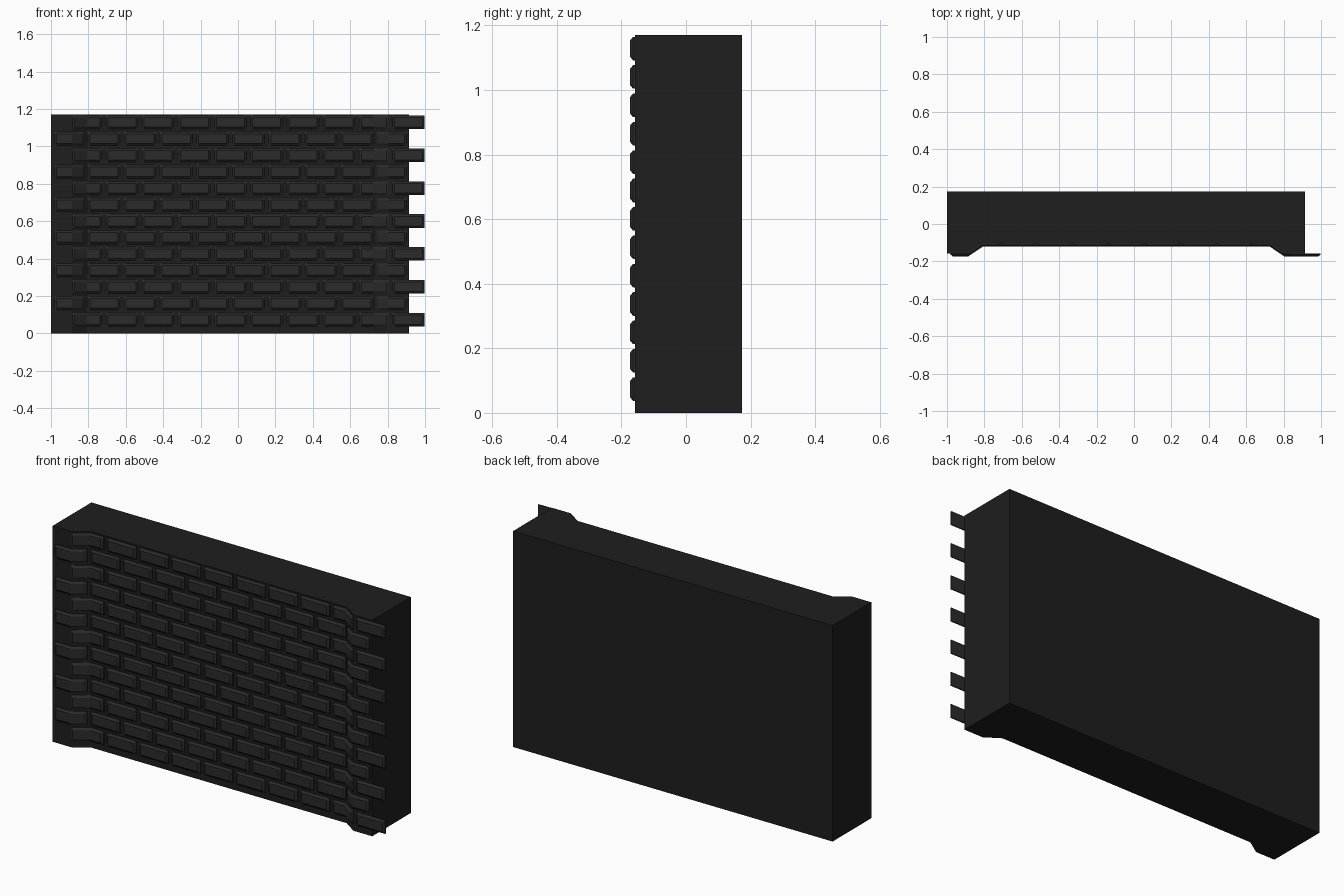
import bpy, bmesh

if "Cube" in bpy.data.objects:
    bpy.data.objects.remove(bpy.data.objects["Cube"])

HEIGHT, BACK = 1.17, 0.173
# Front face of the wall: raised ends ramping to a shallow recess
FACE = [(-1.0, -0.158), (-0.887, -0.158), (-0.807, -0.105),
        (0.725, -0.105), (0.803, -0.158), (1.02, -0.158)]
WALL_RIGHT = 0.915


def material(name, v):
    m = bpy.data.materials.new(name)
    m.diffuse_color = (v, v, v, 1)
    m.use_nodes = True
    m.node_tree.nodes["Principled BSDF"].inputs["Base Color"].default_value = m.diffuse_color
    return m


def finish(bm, name, mat):
    bmesh.ops.recalc_face_normals(bm, faces=bm.faces)
    me = bpy.data.meshes.new(name)
    bm.to_mesh(me)
    bm.free()
    me.materials.append(mat)
    ob = bpy.data.objects.new(name, me)
    bpy.context.collection.objects.link(ob)
    return ob


# Arc length along the face, with s = x in the recess
STOPS = [0.0]
for a, b in zip(FACE, FACE[1:]):
    STOPS.append(STOPS[-1] + ((b[0] - a[0])**2 + (b[1] - a[1])**2) ** 0.5)
shift = FACE[2][0] - STOPS[2]
STOPS = [s + shift for s in STOPS]


def on_face(s):
    for i in range(len(FACE) - 1):
        if s <= STOPS[i + 1] or i == len(FACE) - 2:
            t = (s - STOPS[i]) / (STOPS[i + 1] - STOPS[i])
            return [p + (q - p) * t for p, q in zip(FACE[i], FACE[i + 1])]


def add_brick(bm, s0, s1, z0, z1, depth=0.015, side=0.006, c=0.011):
    # Chamfered block swept along the face, cut where the face bends
    stations = sorted([s0, s0 + c, s1 - c, s1] +
                      [k for k in STOPS if s0 + c < k < s1 - c])
    section = [(z0, 0), (z0, side), (z0 + c, depth),
               (z1 - c, depth), (z1, side), (z1, 0)]
    rings = []
    for s in stations:
        x, y = on_face(s)
        top = side if s in (s0, s1) else depth
        rings.append([bm.verts.new((x, y - min(d, top), z)) for z, d in section])
    for r, q in zip(rings, rings[1:]):
        for i in range(6):
            j = (i + 1) % 6
            bm.faces.new((r[i], r[j], q[j], q[i]))
    bm.faces.new(rings[0])
    bm.faces.new(rings[-1])


# Wall body
bm = bmesh.new()
outline = FACE[:-1] + [(WALL_RIGHT, -0.158), (WALL_RIGHT, BACK), (-1.0, BACK)]
base = bm.faces.new([bm.verts.new((x, y, 0)) for x, y in outline])
ext = bmesh.ops.extrude_face_region(bm, geom=[base])
bmesh.ops.translate(bm, vec=(0, 0, HEIGHT),
                    verts=[v for v in ext["geom"] if isinstance(v, bmesh.types.BMVert)])
finish(bm, "wall_body", material("mortar", 0.013))

# Brick courses in running bond; alternate courses overhang the right end
PITCH, LENGTH, ROW, BRICK_H = 0.1935, 0.172, 0.0879, 0.073
brick_mat = material("brick", 0.024)
bm = bmesh.new()
for row in range(13):
    z0 = 0.037 + row * ROW
    start = -0.513 - (PITCH / 2 if row % 2 else 0)
    for k in range(-2, 8):
        s = start + k * PITCH
        add_brick(bm, s, s + LENGTH, z0, z0 + BRICK_H)
finish(bm, "brick_courses", brick_mat)
